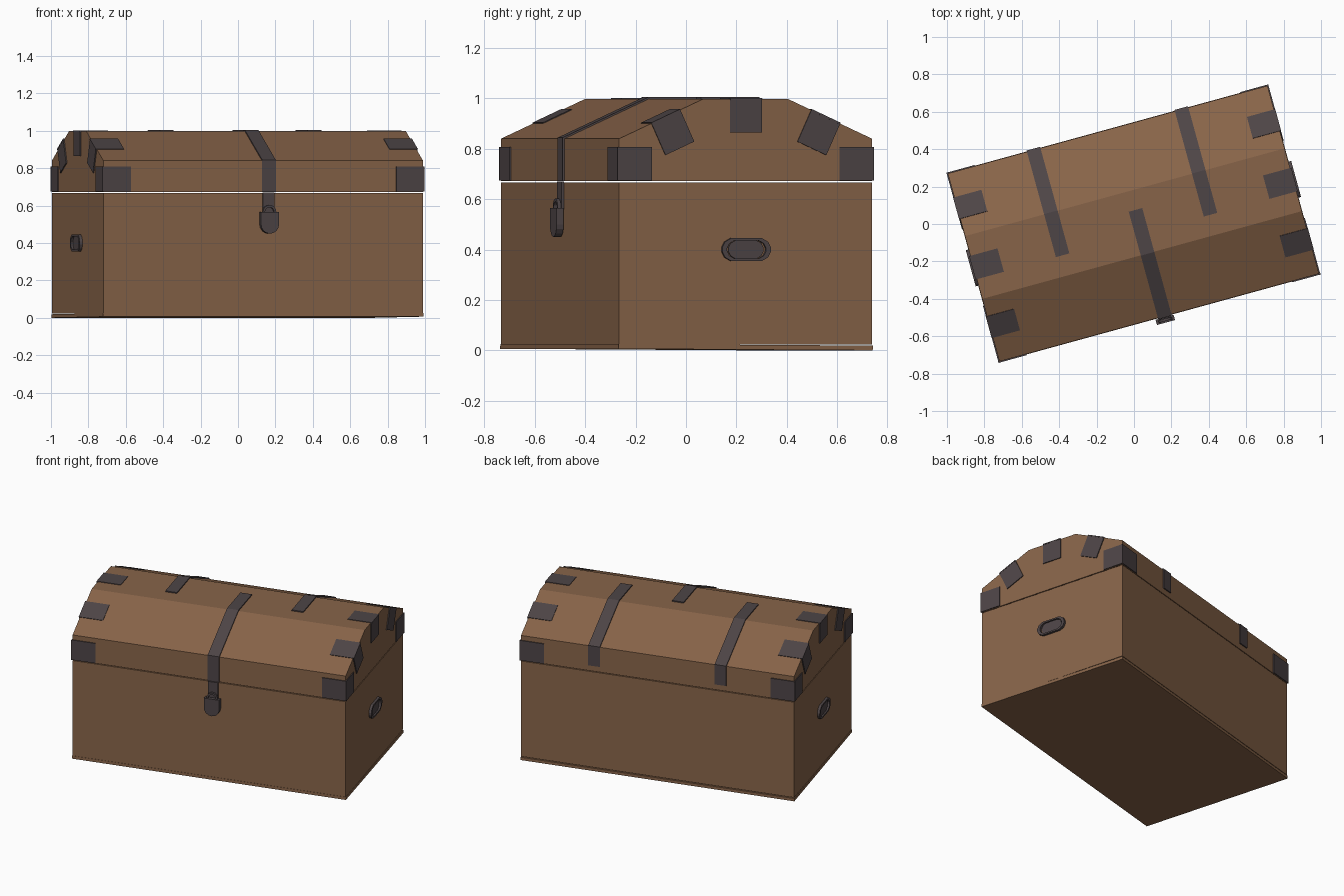
import bpy, bmesh, math
from mathutils import Matrix, Vector

if "Cube" in bpy.data.objects:
    bpy.data.objects.remove(bpy.data.objects["Cube"])

TURN = Matrix.Translation((-0.003, 0.002, 0)) @ Matrix.Rotation(math.radians(15.35), 4, 'Z')
HU, HV = 0.886, 0.521            # half length, half depth
EAVE, RIDGE, TOP = 0.84, 0.174, 0.998
SEAM = 0.672
SLOPE = math.atan2(TOP - EAVE, HV - RIDGE)


def material(name, rgb):
    m = bpy.data.materials.new(name)
    m.diffuse_color = (*rgb, 1)
    m.use_nodes = True
    m.node_tree.nodes["Principled BSDF"].inputs["Base Color"].default_value = m.diffuse_color
    return m


WOOD = material("brown wood", (0.245, 0.127, 0.066))
METAL = material("dark iron", (0.075, 0.059, 0.062))


def finish(name, bm, mat):
    bmesh.ops.recalc_face_normals(bm, faces=bm.faces)
    bm.transform(TURN)
    me = bpy.data.meshes.new(name)
    bm.to_mesh(me)
    bm.free()
    me.materials.append(mat)
    ob = bpy.data.objects.new(name, me)
    bpy.context.collection.objects.link(ob)
    return ob


def box(name, centre, size, mat, tilt=0.0):
    """Box, tilted about the long axis of the chest."""
    bm = bmesh.new()
    m = Matrix.Translation(centre) @ Matrix.Rotation(tilt, 4, 'X') @ Matrix.Diagonal((*size, 1))
    bmesh.ops.create_cube(bm, size=1, matrix=m)
    return finish(name, bm, mat)


def prism(name, outline, axis, lo, hi, mat, hole=None):
    """Extrude an outline along u (x) or v (y); an optional hole makes a ring."""
    bm = bmesh.new()

    def loop(pts, d):
        return [bm.verts.new((d, a, b) if axis == 'u' else (a, d, b)) for a, b in pts]

    def bridge(p, q):
        n = len(p)
        for i in range(n):
            j = (i + 1) % n
            bm.faces.new((p[i], p[j], q[j], q[i]))

    o1, o2 = loop(outline, lo), loop(outline, hi)
    bridge(o1, o2)
    if hole:
        i1, i2 = loop(hole, lo), loop(hole, hi)
        bridge(i1, i2)
        bridge(o1, i1)
        bridge(o2, i2)
    else:
        bm.faces.new(o1)
        bm.faces.new(o2)
    return finish(name, bm, mat)


def strap(name, path, u, width, thick):
    """Band that follows a (v, z) path, thickened away from the chest."""
    centre = Vector((0, 0.6))
    pts = [Vector(p) for p in path]
    norms = []
    for a, b in zip(pts, pts[1:]):
        d = (b - a).normalized()
        n = Vector((-d.y, d.x))
        norms.append(n if n.dot(a - centre) > 0 else -n)
    outer = []
    for i, p in enumerate(pts):
        n1, n2 = norms[max(i - 1, 0)], norms[min(i, len(norms) - 1)]
        m = (n1 + n2).normalized()
        outer.append(p + m * thick / m.dot(n1))
    prism(name, [tuple(p) for p in pts + outer[::-1]], 'u', u - width / 2, u + width / 2, METAL)


# Chest body, base board and faceted lid
box("base_board", (0, 0, 0.0125), (2 * HU + 0.004, 2 * HV + 0.004, 0.019), WOOD, -0.006)
box("body", (0, 0, 0.3455), (2 * HU, 2 * HV, 0.643), WOOD)
lid = [(-HV, SEAM), (-HV, EAVE), (-RIDGE, TOP), (RIDGE, TOP), (HV, EAVE), (HV, SEAM)]
prism("lid", lid, 'u', -HU, HU, WOOD)

# Iron straps: one down the front, two down the back
strap("front_strap", [(0.068, TOP), (-RIDGE, TOP), (-HV, EAVE), (-HV, SEAM)], 0.03, 0.075, 0.007)
for u in (-0.41, 0.41):
    strap("back_strap", [(-0.063, TOP), (RIDGE, TOP), (HV, EAVE), (HV, 0.71)], u, 0.075, 0.007)

# Plates wrapping both ends of the lid
T = 0.007
for s in (-1, 1):
    end_u = s * (HU + T / 2 - 0.001)
    flat_u = s * (HU - 0.075 + T / 2)
    box("ridge_plate", (flat_u, 0, TOP), (0.15 + T, 0.13, T), METAL)
    box("ridge_end_plate", (end_u, 0, 0.932), (T, 0.13, 0.135), METAL)
    for f in (-1, 1):
        # slope plates and their folded-down ends
        tilt = -f * SLOPE
        v = 0.329
        z = TOP - (v - RIDGE) * math.tan(SLOPE)
        box("slope_plate", (flat_u, f * v, z), (0.15 + T, 0.13, T), METAL, tilt)
        box("slope_end_plate", (end_u, f * (v - 0.068 * math.sin(SLOPE)), z - 0.068 * math.cos(SLOPE)),
            (T, 0.13, 0.14), METAL, tilt)
        # corner brackets
        box("corner_plate", (flat_u, f * (HV + T / 2 - 0.001), 0.741), (0.15 + T, T, 0.134), METAL)
        box("corner_end_plate", (end_u, f * (HV - 0.0675 + T / 2), 0.741), (T, 0.135 + T, 0.134), METAL)


# Handles: back plate and ring on each end
def stadium(a, b, cut, z=0.40):
    q = [(a, b - cut), (a - cut * 0.3, b - cut * 0.4), (a - cut, b)]
    right = q + [(-x, y) for x, y in q[::-1]]
    pts = right + [(-x, -y) for x, y in right]
    return [(x, y + z) for x, y in pts]


for s in (-1, 1):
    prism("handle_plate", stadium(0.072, 0.036, 0.028), 'u', s * (HU - 0.002), s * (HU + 0.006), METAL)
    prism("handle_ring", stadium(0.1, 0.046, 0.038), 'u', s * (HU - 0.002), s * (HU + 0.016), METAL,
          hole=stadium(0.08, 0.036, 0.03))

# Hasp, padlock and shackle
U = 0.028
box("hasp", (U, -HV - 0.005, 0.615), (0.064, 0.012, 0.11), METAL)
R = 0.05
lock = [(U - R, 0.565), (U + R, 0.565)]
lock += [(U + R * math.cos(t * math.pi / 8), 0.50 - R * math.sin(t * math.pi / 8)) for t in range(9)]
prism("padlock", lock, 'v', -HV - 0.035, -HV - 0.006, METAL)


def arch(r):
    return [(U + r * math.cos(t * math.pi / 8), 0.566 + r * math.sin(t * math.pi / 8)) for t in range(9)]


prism("shackle", arch(0.037) + [(U - 0.037, 0.555), (U + 0.037, 0.555)], 'v', -HV - 0.027, -HV - 0.013, METAL,
      hole=arch(0.025) + [(U - 0.025, 0.555), (U + 0.025, 0.555)])
